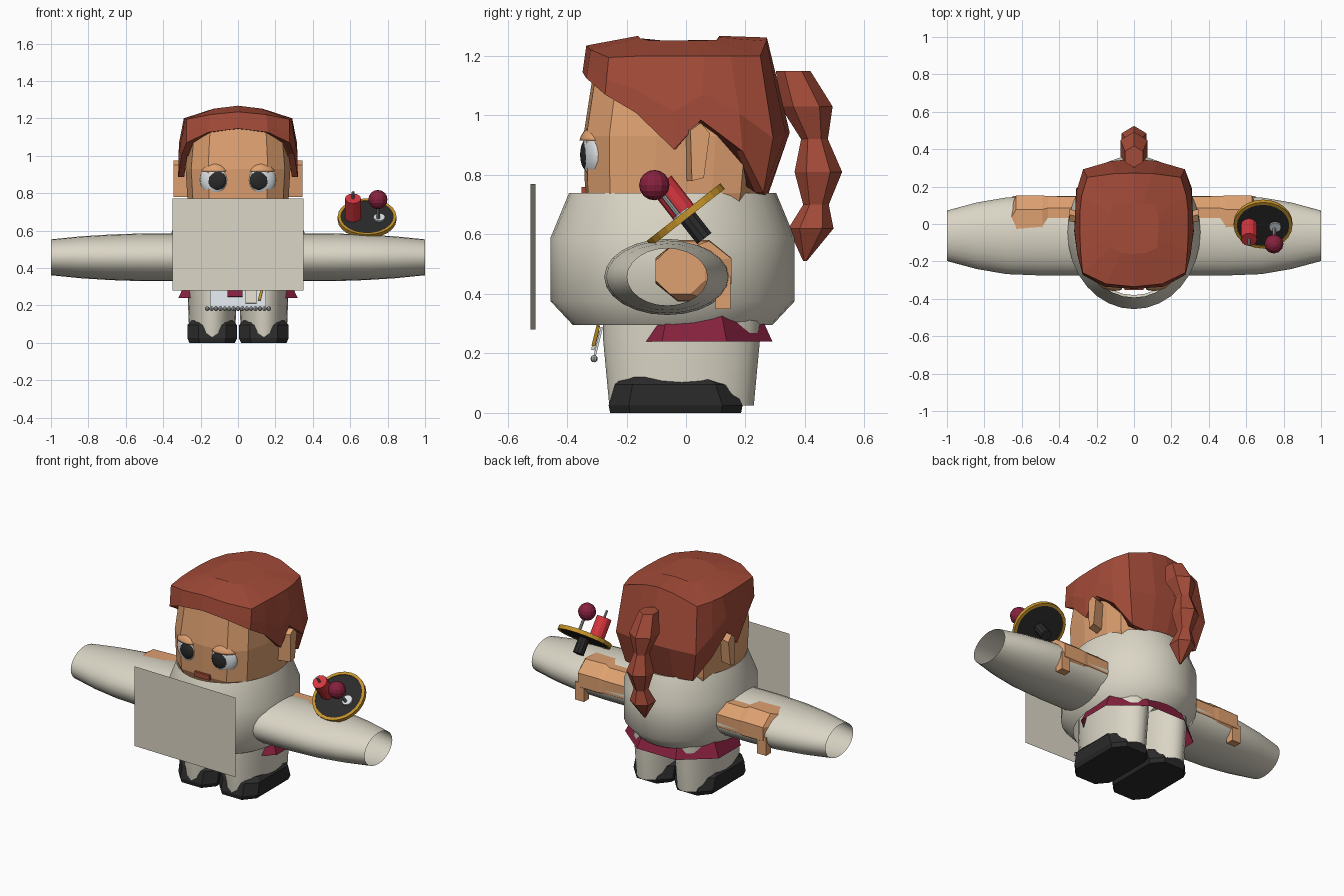
import bpy, bmesh, math
from mathutils import Vector, Matrix

cube = bpy.data.objects.get("Cube")
if cube:
    bpy.data.objects.remove(cube, do_unlink=True)


def material(name, rgb):
    m = bpy.data.materials.new(name)
    m.use_nodes = True
    lin = [(c / 255 / 12.92) if c < 11 else ((c / 255 + .055) / 1.055) ** 2.4 for c in rgb]
    m.diffuse_color = (*lin, 1)
    m.node_tree.nodes["Principled BSDF"].inputs["Base Color"].default_value = (*lin, 1)
    return m


CLOTH = material("off white cloth", (218, 213, 197))
SKIN = material("skin", (222, 160, 112))
HAIR = material("auburn", (163, 75, 56))
WINE = material("burgundy", (134, 33, 62))
BLACK = material("black", (42, 42, 42))
WHITE = material("white", (218, 224, 228))
GOLD = material("gold", (198, 148, 42))
RED = material("candle red", (214, 54, 62))
GREY = material("silver", (160, 162, 165))


def finish(name, bm, mat, smooth=False, matrix=None):
    if matrix:
        bm.transform(matrix)
    bmesh.ops.recalc_face_normals(bm, faces=bm.faces)
    me = bpy.data.meshes.new(name)
    bm.to_mesh(me)
    bm.free()
    me.materials.append(mat)
    me.polygons.foreach_set("use_smooth", [smooth] * len(me.polygons))
    ob = bpy.data.objects.new(name, me)
    bpy.context.collection.objects.link(ob)
    return ob


def loft(name, rings, mat, caps=True, smooth=False, matrix=None):
    """Join rings of equal length into a skin."""
    bm = bmesh.new()
    rows = [[bm.verts.new(p) for p in r] for r in rings]
    n = len(rows[0])
    for a, b in zip(rows, rows[1:]):
        for i in range(n):
            j = (i + 1) % n
            bm.faces.new((a[i], a[j], b[j], b[i]))
    if caps:
        bm.faces.new(rows[0])
        bm.faces.new(rows[-1])
    return finish(name, bm, mat, smooth, matrix)


def oval(n, cx, cy, z, rx, ry, turn=0.0):
    return [Vector((cx + rx * math.cos(2 * math.pi * (i + turn) / n),
                    cy + ry * math.sin(2 * math.pi * (i + turn) / n), z)) for i in range(n)]


def along_x(n, x, cy, cz, ry, rz, turn=0.0):
    return [Vector((x, p.x, p.y)) for p in oval(n, cy, cz, 0, ry, rz, turn)]


def tube(name, mat, r, z0, z1, x=0, y=0, n=16, matrix=None):
    return loft(name, [oval(n, x, y, z0, r, r), oval(n, x, y, z1, r, r)], mat, matrix=matrix)


def ball(name, mat, loc, scale, matrix=None, smooth=False, seg=16):
    bm = bmesh.new()
    bmesh.ops.create_uvsphere(bm, u_segments=seg, v_segments=seg // 2 + 2, radius=1)
    m = Matrix.Translation(loc) @ (matrix or Matrix()) @ Matrix.Diagonal((*scale, 1))
    return finish(name, bm, mat, smooth, m)


def box(name, mat, loc, size, matrix=None):
    bm = bmesh.new()
    bmesh.ops.create_cube(bm, size=1)
    m = Matrix.Translation(loc) @ (matrix or Matrix()) @ Matrix.Diagonal((*size, 1))
    return finish(name, bm, mat, False, m)


# Robe body, open at both ends
loft("robe_body", [oval(32, 0, -.045, z, rx, ry) for z, rx, ry in
                   ((.295, .29, .335), (.375, .355, .41), (.59, .355, .41), (.74, .3, .348))],
     CLOTH, caps=False, smooth=True)

# Skirt hem under the robe
loft("skirt", [oval(8, 0, .028, z, rx, ry, .5) for z, rx, ry in
               ((.24, .345, .284), (.33, .3, .24))], WINE, caps=False)

# Free standing front panel
w, h = .35, .7
bm = bmesh.new()
bm.faces.new([bm.verts.new(p) for p in ((-w, -.506, .28), (w, -.522, .28), (w, -.522, .77), (-w, -.506, .77))])
finish("front_panel", bm, CLOTH)

# Limbs, shoes, ears and eyes on both sides
for s, side in ((1, "left"), (-1, "right")):
    loft(side + "_sleeve", [along_x(24, s * x, -.063, .457, ry, rz) for x, ry, rz in
                            ((.27, .212, .128), (.5, .212, .128), (.68, .205, .122),
                             (.84, .178, .112), (1, .135, .096))],
         CLOTH, caps=False, smooth=True)
    loft(side + "_arm", [along_x(8, s * x, y, .478, ry, rz, .5) for x, y, ry, rz in
                         ((.25, .04, .115, .1), (.46, .04, .118, .1), (.49, .025, .138, .112),
                          (.63, .025, .138, .108), (.67, -.02, .09, .085))], SKIN)
    box(side + "_thumb", SKIN, (s * .62, .125, .405), (.06, .05, .11))
    loft(side + "_trouser_leg", [oval(24, s * .138, -.015, z, rx, ry) for z, rx, ry in
                                 ((.025, .122, .243), (.25, .131, .264), (.34, .131, .264))],
         CLOTH, caps=False, smooth=True)
    rings = []
    for z, a, b, y in ((0, .122, .22, -.035), (.025, .133, .225, -.035),
                       (.095, .132, .2, -.04), (.12, .11, .16, -.05)):
        c, d = a * .55, b * .7
        rings.append([(s * .138 + px, y + py, z) for px, py in
                      ((c, -b), (a, -d), (a, d), (c, b), (-c, b), (-a, d), (-a, -d), (-c, -b))])
    loft(side + "_shoe", rings, BLACK)
    loft(side + "_ear", [[(s * x, y + o, z) for y, z in
                          ((.02, .78), (.06, .79), (.08, .94), (.05, .975), (.015, .95))]
                         for x, o in ((.26, -.02), (.345, 0))], SKIN)
    turn = Matrix.Rotation(s * math.radians(14), 4, "Z")
    eye = ball(side + "_eye", WHITE, (s * .128, -.312, .872), (.078, .034, .083), turn, True)
    ball(side + "_pupil", BLACK, (s * .117, -.332, .868), (.056, .021, .054), turn, True)
    # Upper lid: skin coloured cap over the eye
    lid = ball(side + "_eyelid", SKIN, (s * .128, -.318, .877), (.081, .043, .084), turn, True)
    bm = bmesh.new()
    bm.from_mesh(lid.data)
    bmesh.ops.bisect_plane(bm, geom=bm.verts[:] + bm.edges[:] + bm.faces[:],
                           plane_co=(0, 0, .915), plane_no=(0, 0, -1), clear_outer=True)
    bmesh.ops.holes_fill(bm, edges=[e for e in bm.edges if e.is_boundary])
    bm.to_mesh(lid.data)
    bm.free()


def mirrored(half):
    """Close a half outline that runs from front centre to back centre."""
    return half + [Vector((-p[0], p[1], p[2])) for p in half[-2:0:-1]]


# Head
outline = ((0, -.345), (.16, -.335), (.25, -.258), (.28, -.1), (.28, .1), (.26, .2), (.12, .26), (0, .27))
loft("head", [mirrored([Vector((x * k, y * k + o, z)) for x, y in outline]) for z, k, o in
              ((.6, .8, 0), (.74, .96, -.008), (.93, 1, 0), (1.15, .93, .01))], SKIN)
box("mouth", HAIR, (0, -.342, .745), (.1, .02, .03))

# Hair cap: crown edge, hem and bulge for each column, front to back
columns = (((0, -.335, 1.235), (0, -.348, 1.145), 0),
           ((.15, -.32, 1.22), (.16, -.335, 1.125), 0),
           ((.275, -.26, 1.195), (.275, -.272, 1.07), .0),
           ((.285, -.15, 1.2), (.3, -.17, 1.01), .01),
           ((.29, -.04, 1.2), (.32, -.04, .885), .01),
           ((.29, .06, 1.2), (.315, .05, .985), .01),
           ((.28, .15, 1.2), (.31, .19, .88), .01),
           ((.25, .25, 1.2), (.23, .26, .74), .05),
           ((.1, .27, 1.25), (.1, .27, .73), .07),
           ((0, .272, 1.262), (0, .275, .73), .075))
top, mid, hem = [], [], []
for t, b, bulge in columns:
    t, b = Vector(t), Vector(b)
    m = t.lerp(b, .6)
    out = Vector((m.x, m.y, 0)).normalized()
    top.append(t)
    mid.append(m + out * bulge)
    hem.append(b)
crown = [Vector((p.x * .45, p.y * .45 - .01, 1.24 + .055 * (.5 - p.x))) for p in top]
lip = [Vector((p.x * .9, p.y * .9, p.z)) for p in hem]
loft("hair_cap", [mirrored(r) for r in (lip, hem, mid, top, crown)][0:5], HAIR)

# Braid of tapered beads
loft("braid", [oval(6, 0, y, z, r * .95, r, .5) for y, z, r in
               ((.36, 1.15, .058), (.405, 1.03, .088), (.432, .92, .045), (.445, .81, .08),
                (.437, .7, .043), (.42, .62, .076), (.4, .51, .006))], HAIR)

# Apron with beaded trim, notepad and pencil
tilt = Matrix.Rotation(math.radians(-14), 4, "X")
box("apron", WHITE, (0, -.296, .235), (.3, .008, .11), tilt)
for i in range(15):
    ball("trim_bead", GREY, ((i - 7) * .0235, -.309, .182), (.012,) * 3, seg=8)
box("notepad", CLOTH, (.07, -.305, .245), (.06, .012, .07), tilt)
box("pencil", GOLD, (.122, -.303, .26), (.014, .012, .07), tilt @ Matrix.Rotation(.25, 4, "Y"))
box("apron_patch", WINE, (-.015, -.301, .265), (.08, .006, .04), tilt)

# Tilted tray with candle and round ornament
T = Matrix.Translation((.69, 0, .665)) @ Matrix.Rotation(math.radians(38), 4, "X")
tube("tray", BLACK, .147, -.008, .008, n=24, matrix=T)
loft("tray_rim", [oval(24, 0, 0, z, r, r) for r, z in
                  ((.14, -.011), (.157, -.011), (.157, .013), (.14, .013), (.14, -.011))],
     GOLD, caps=False, matrix=T)
tube("tray_handle", BLACK, .032, -.1, 0, n=10, matrix=T)
tube("candle", RED, .043, .005, .135, x=-.075, n=12, matrix=T)
tube("candle_wick", GREY, .007, .13, .18, x=-.075, n=8, matrix=T)
tube("ornament_base", WHITE, .032, .006, .018, x=.065, y=-.01, n=10, matrix=T)
tube("ornament_stem", GREY, .009, .01, .12, x=.06, y=-.02, n=8, matrix=T)
ball("ornament", WINE, T @ Vector((.058, -.022, .145)), (.051,) * 3, seg=12)
